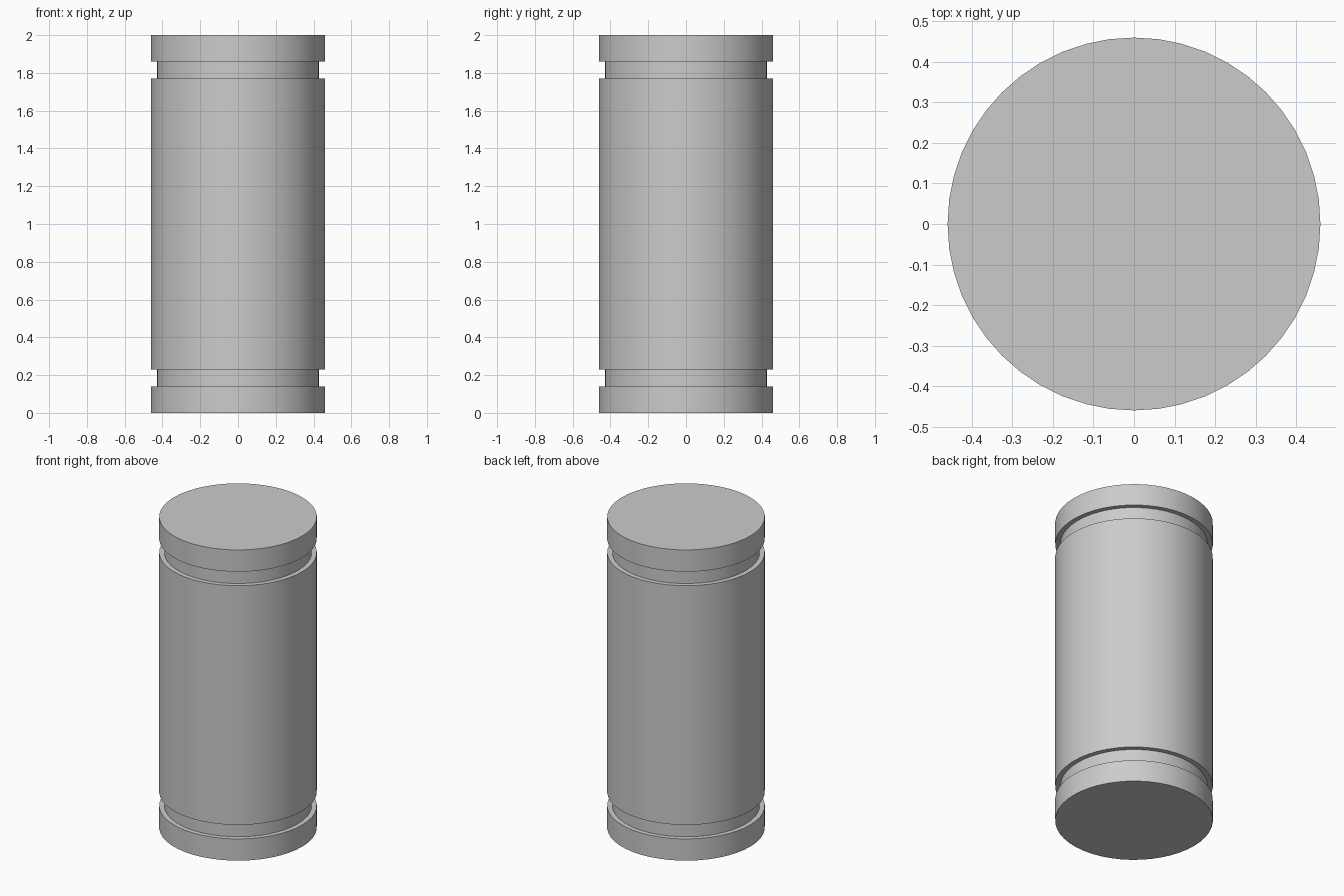
import bpy
import bmesh
import math

cube = bpy.data.objects.get("Cube")
if cube:
    bpy.data.objects.remove(cube, do_unlink=True)

HEIGHT, OUTER, GROOVE, SIDES = 2.0, 0.46, 0.43, 48
GROOVE_LOW, GROOVE_HIGH = 0.14, 0.23

# Single grey material
grey = bpy.data.materials.new("light grey")
grey.use_nodes = True
colour = (0.6, 0.6, 0.6, 1)
grey.diffuse_color = colour
grey.node_tree.nodes["Principled BSDF"].inputs["Base Color"].default_value = colour

# Half profile from the base centre to the mid height, mirrored for the top
lower = [(0, 0), (OUTER, 0), (OUTER, GROOVE_LOW), (GROOVE, GROOVE_LOW),
         (GROOVE, GROOVE_HIGH), (OUTER, GROOVE_HIGH)]
profile = lower + [(r, HEIGHT - z) for r, z in reversed(lower)]

# Turn the profile into a closed cylinder with two ring grooves
bm = bmesh.new()
verts = [bm.verts.new((r, 0, z)) for r, z in profile]
edges = [bm.edges.new(pair) for pair in zip(verts, verts[1:])]
bmesh.ops.spin(bm, geom=verts + edges, cent=(0, 0, 0), axis=(0, 0, 1),
               angle=math.tau, steps=SIDES, use_merge=True)
bmesh.ops.remove_doubles(bm, verts=bm.verts, dist=0.0001)
bmesh.ops.recalc_face_normals(bm, faces=bm.faces)

mesh = bpy.data.meshes.new("grooved_cylinder")
bm.to_mesh(mesh)
bm.free()
mesh.materials.append(grey)
body = bpy.data.objects.new("grooved_cylinder", mesh)
bpy.context.collection.objects.link(body)

# Smooth sides with crisp rims
bpy.ops.object.select_all(action="DESELECT")
body.select_set(True)
bpy.context.view_layer.objects.active = body
bpy.ops.object.shade_smooth_by_angle(angle=math.radians(30))
